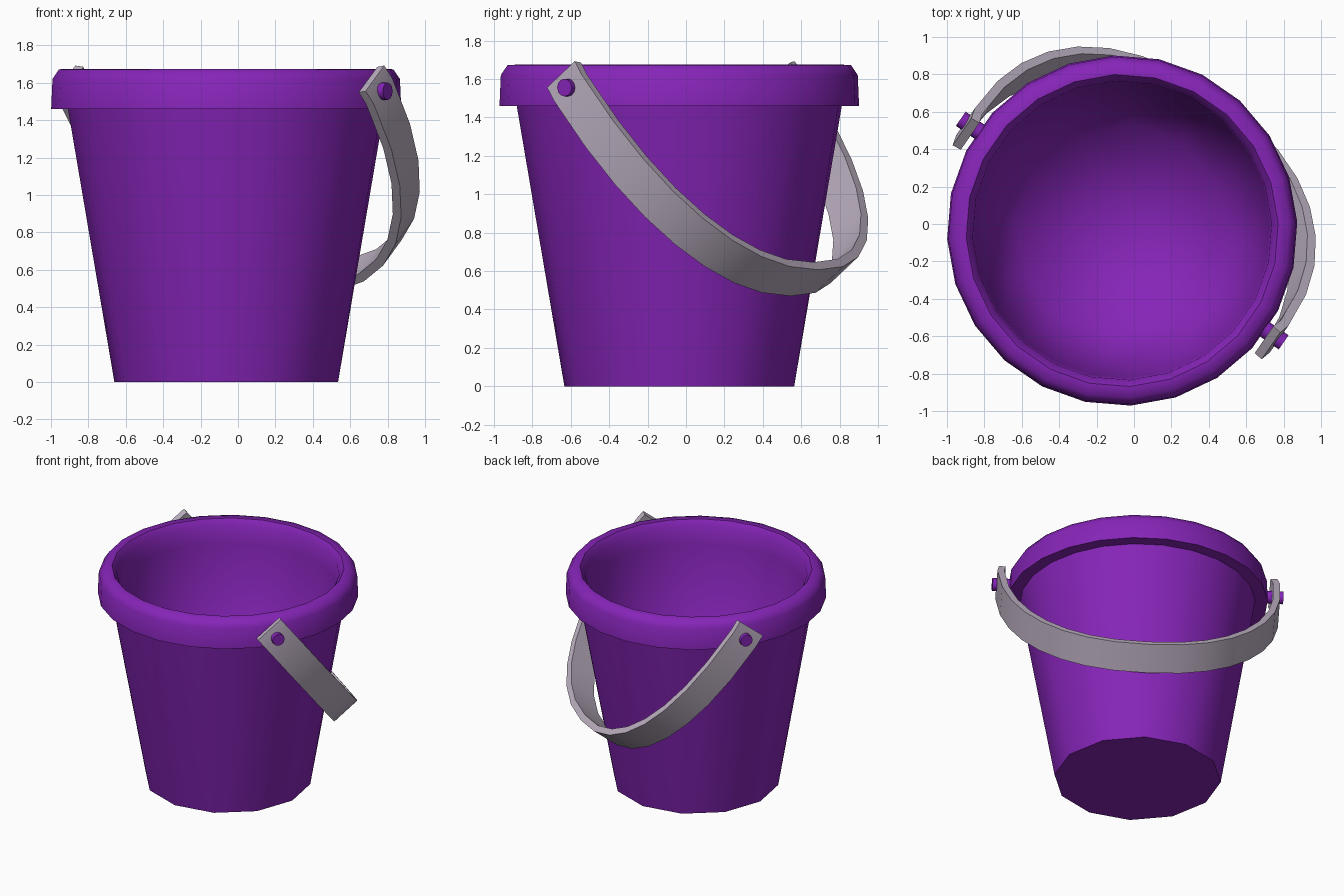
import bpy, bmesh, math
from mathutils import Vector, Matrix

if "Cube" in bpy.data.objects:
    bpy.data.objects.remove(bpy.data.objects["Cube"])

# Local frame: x = handle hinge axis, y = side the handle hangs to
PLACE = Matrix.Translation((-0.063, -0.035, 0)) @ Matrix.Rotation(math.radians(-34.7), 4, 'Z')


def material(name, rgb):
    m = bpy.data.materials.new(name)
    m.diffuse_color = (*rgb, 1)
    m.use_nodes = True
    m.node_tree.nodes["Principled BSDF"].inputs["Base Color"].default_value = m.diffuse_color
    return m


purple = material("purple plastic", (0.238, 0.018, 0.48))
grey = material("pale grey plastic", (0.50, 0.43, 0.53))


def finish(bm, name, mat, angle, keep_smooth=lambda e: False):
    bmesh.ops.recalc_face_normals(bm, faces=bm.faces[:])
    for f in bm.faces:
        f.smooth = True
    for e in bm.edges:
        e.smooth = e.calc_face_angle(0) < math.radians(angle) or keep_smooth(e)
    bm.transform(PLACE)
    me = bpy.data.meshes.new(name)
    bm.to_mesh(me)
    bm.free()
    me.materials.append(mat)
    ob = bpy.data.objects.new(name, me)
    bpy.context.collection.objects.link(ob)
    return ob


# Bucket: 24-sided rim, walls narrowing to a 12-sided base
bm = bmesh.new()


def ring(r, z, n, start):
    return [bm.verts.new((r * math.cos(a), r * math.sin(a), z))
            for a in (math.radians(start + 360 * i / n) for i in range(n))]


def wall(low, high):
    # each base corner meets a pair of upper corners
    for i in range(12):
        k = (i + 1) % 12
        bm.faces.new((low[i], high[2 * i], high[2 * i - 1]))
        bm.faces.new((low[i], low[k], high[2 * i + 1], high[2 * i]))


profile = [(0.847, 1.46), (0.937, 1.46), (0.93, 1.62), (0.895, 1.672),
           (0.835, 1.675), (0.80, 1.63), (0.79, 1.50)]
rings = [ring(r, z, 24, 7.5) for r, z in profile]
for a, b in zip(rings, rings[1:]):
    for j in range(24):
        k = (j + 1) % 24
        bm.faces.new((a[j], a[k], b[k], b[j]))
base = ring(0.60, 0, 12, 0)
floor = ring(0.57, 0.04, 12, 0)
wall(base, rings[0])
wall(floor, rings[-1])
bm.faces.new(base)
centre = bm.verts.new((0, 0, 0.04))
for i in range(12):
    bm.faces.new((floor[i], floor[(i + 1) % 12], centre))
finish(bm, "bucket", purple, 55,
       lambda e: all(abs(v.co.z - 0.04) < 0.01 for v in e.verts))

# Handle: flat band swept along a rounded bow, hanging down to one side
PIVOT_Z, WIDTH, THICK = 1.555, 0.222, 0.05
beta = math.radians(52)
down = Vector((0, math.cos(beta), -math.sin(beta)))
across = Vector((0, math.sin(beta), math.cos(beta)))
pw = 2 / 2.3
path = [(0.98, -0.083)]
for i in range(17):
    t = math.pi * i / 16
    c, s = math.cos(t), max(math.sin(t), 0)
    path.append((math.copysign(abs(c) ** pw, c) * 0.995, 1.265 * s ** pw))
path.append((-0.98, -0.083))
path = [Vector(p) for p in path]
bm = bmesh.new()
sections = []
for i, p in enumerate(path):
    tan = (path[min(i + 1, len(path) - 1)] - path[max(i - 1, 0)]).normalized()
    nrm = Vector((tan.y, -tan.x))
    sec = []
    for side, w in ((1, 1), (1, -1), (-1, -1), (-1, 1)):
        q = p + nrm * side * THICK / 2
        sec.append(bm.verts.new(Vector((q.x, 0, PIVOT_Z)) + down * q.y + across * w * WIDTH / 2))
    sections.append(sec)
for a, b in zip(sections, sections[1:]):
    for j in range(4):
        k = (j + 1) % 4
        bm.faces.new((a[j], a[k], b[k], b[j]))
bm.faces.new(sections[0])
bm.faces.new(sections[-1])
finish(bm, "handle", grey, 40)

# Hinge pins on both sides
for side, name in ((1, "right_pin"), (-1, "left_pin")):
    bm = bmesh.new()
    bmesh.ops.create_cone(bm, cap_ends=True, segments=12, radius1=0.046, radius2=0.046, depth=0.17,
                          matrix=Matrix.Translation((side * 0.965, 0, PIVOT_Z))
                          @ Matrix.Rotation(math.pi / 2, 4, 'Y'))
    finish(bm, name, purple, 40)
